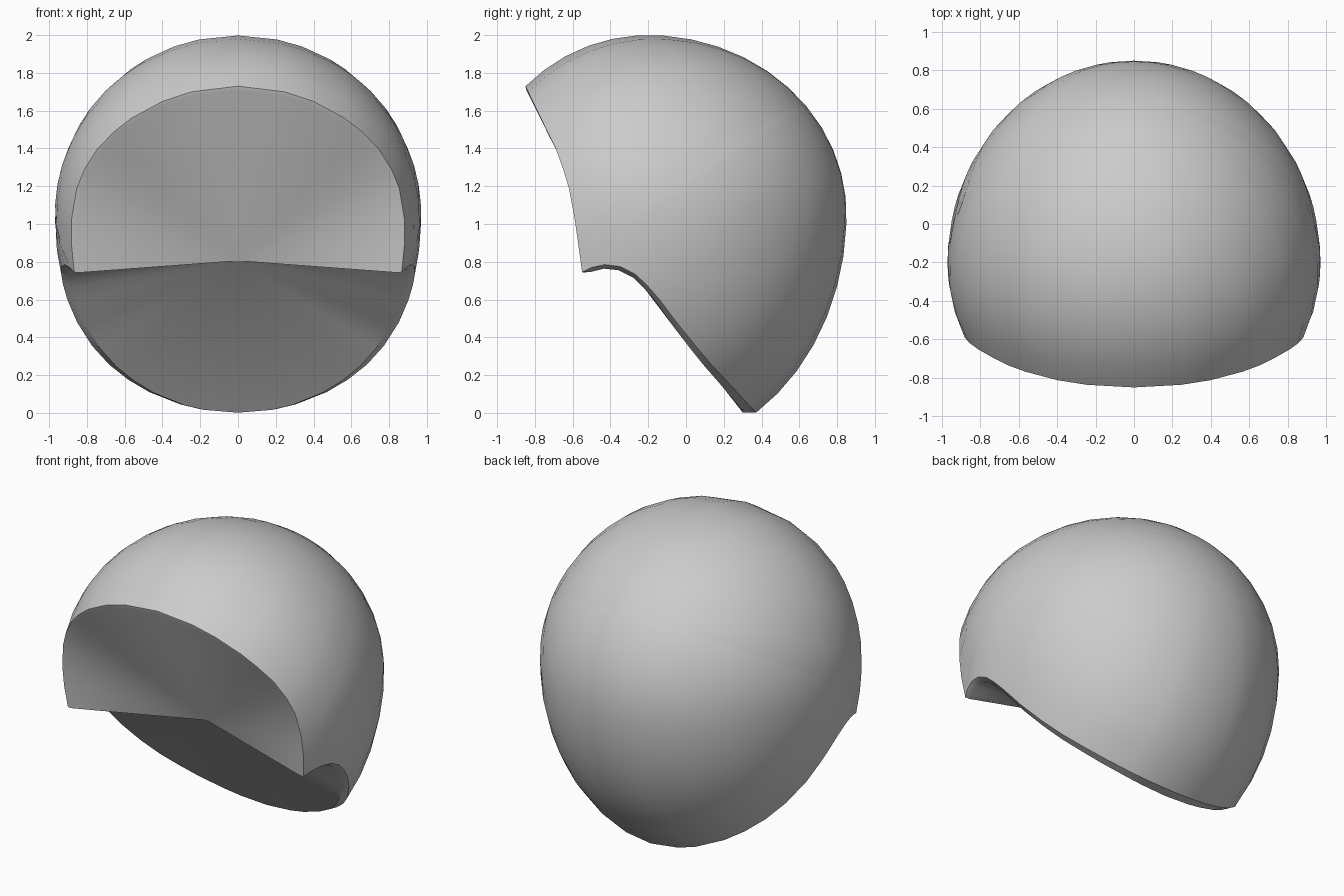
import bpy, bmesh, math
from mathutils import Vector

if "Cube" in bpy.data.objects:
    bpy.data.objects.remove(bpy.data.objects["Cube"])

# Egg-shaped body: centre and half-axes that differ front/back and up/down
CY, CZ = -0.2, 1.05
AX, BACK, FRONT, UP, DOWN = 0.97, 1.05, 0.93, 0.95, 1.25


def to_unit(y, z, on_axis=False):
    """Side-profile point -> direction on the unit sphere (x positive)."""
    v = (y - CY) / (BACK if y > CY else FRONT)
    w = (z - CZ) / (UP if z > CZ else DOWN)
    x = 0.0 if on_axis else math.sqrt(max(0.0, 1 - v * v - w * w))
    return Vector((x, v, w)).normalized()


def to_body(d):
    return Vector((d.x * AX,
                   CY + d.y * (BACK if d.y > 0 else FRONT),
                   CZ + d.z * (UP if d.z > 0 else DOWN)))


# Rim of the opening in side profile (y, z): face arch, then jaw and nape
arch = [(-0.85, 1.73), (-0.836, 1.70), (-0.812, 1.65), (-0.768, 1.56),
        (-0.735, 1.49), (-0.69, 1.40), (-0.65, 1.29), (-0.62, 1.19),
        (-0.59, 1.03), (-0.57, 0.89), (-0.55, 0.745)]
jaw = [(-0.50, 0.77), (-0.43, 0.785), (-0.35, 0.775), (-0.27, 0.735),
       (-0.21, 0.68), (-0.14, 0.60), (-0.05, 0.48), (0.05, 0.355),
       (0.135, 0.255), (0.21, 0.175), (0.27, 0.11), (0.33, 0.045),
       (0.355, 0.018), (0.37, 0.003)]
half = arch + jaw
last = len(half) - 1


def inner_rim(p, i):
    """Inner lip: drops under the arch, moves forward along the nape."""
    if i < len(arch):
        return Vector((p.x * 0.965, p.y + 0.005, p.z - 0.022 * i ** 0 * (1 - i / len(arch))))
    k = (i - len(arch) + 1) / len(jaw)
    return Vector((p.x * (0.965 - 0.03 * k), p.y - 0.07 * k ** 1.5, p.z - 0.025 * (1 - k)))


# Closed rim loop: right half, then its mirror image
right = [to_unit(y, z, i in (0, last)) for i, (y, z) in enumerate(half)]
loop = [(d, i, 1) for i, d in enumerate(right)]
loop += [(right[i], i, -1) for i in range(last - 1, 0, -1)]

bm = bmesh.new()
RINGS = 12
pole = Vector((0, 0.8, 0.6))
crown = bm.verts.new(to_body(pole))
columns = []
for d, i, side in loop:
    # Arc over the body from the crown pole to the rim
    ang = pole.angle(d)
    col = []
    for r in range(1, RINGS + 1):
        t = r / RINGS
        p = to_body((pole * math.sin((1 - t) * ang) + d * math.sin(t * ang)) / math.sin(ang))
        col.append(Vector((p.x * side, p.y, p.z)))
    # Lip
    q = inner_rim(to_body(d), i)
    col.append(Vector((q.x * side, q.y, q.z)))
    columns.append([bm.verts.new(p) for p in col])

# Outer skin and lip quads, plus the inside fan meeting in one point
hollow = bm.verts.new((0, -0.33, 0.805))
n = len(columns)
for c in range(n):
    a, b = columns[c], columns[(c + 1) % n]
    bm.faces.new((crown, a[0], b[0]))
    for r in range(RINGS):
        bm.faces.new((a[r], a[r + 1], b[r + 1], b[r]))
    bm.faces.new((a[-1], hollow, b[-1]))
bmesh.ops.recalc_face_normals(bm, faces=bm.faces)

mesh = bpy.data.meshes.new("hood_shell")
bm.to_mesh(mesh)
bm.free()
shell = bpy.data.objects.new("hood_shell", mesh)
bpy.context.collection.objects.link(shell)

grey = bpy.data.materials.new("light_grey")
grey.diffuse_color = (0.6, 0.6, 0.6, 1)
grey.use_nodes = True
grey.node_tree.nodes["Principled BSDF"].inputs["Base Color"].default_value = grey.diffuse_color
mesh.materials.append(grey)

bpy.context.view_layer.objects.active = shell
shell.select_set(True)
bpy.ops.object.shade_smooth_by_angle(angle=math.radians(35))
